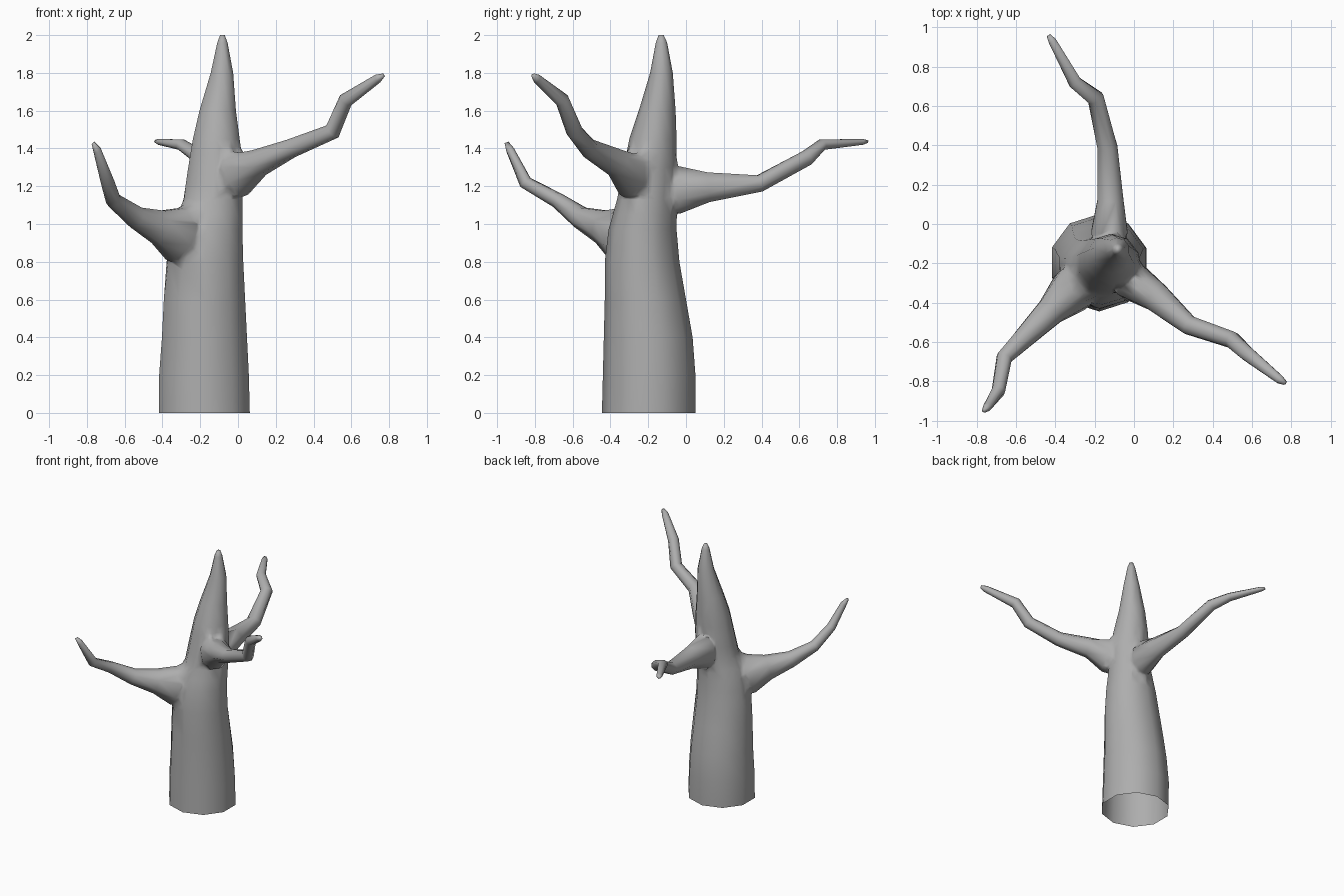
import bpy, bmesh
from math import cos, sin, tau, pi
from mathutils import Vector

if "Cube" in bpy.data.objects:
    bpy.data.objects.remove(bpy.data.objects["Cube"])

UP = Vector((0, 0, 1))


def loft(name, rings, sides):
    """Skin rings given as (centre, axis_a, axis_b) into a closed tube."""
    bm = bmesh.new()
    loops = []
    for c, a, b in rings:
        loops.append([bm.verts.new(c + a * cos(tau * (i + .5) / sides) + b * sin(tau * (i + .5) / sides))
                      for i in range(sides)])
    for lo, hi in zip(loops, loops[1:]):
        for i in range(sides):
            j = (i + 1) % sides
            bm.faces.new((lo[i], lo[j], hi[j], hi[i]))
    bm.faces.new(loops[0][::-1])
    bm.faces.new(loops[-1])
    bmesh.ops.recalc_face_normals(bm, faces=bm.faces)
    me = bpy.data.meshes.new(name)
    bm.to_mesh(me)
    bm.free()
    ob = bpy.data.objects.new(name, me)
    bpy.context.collection.objects.link(ob)
    return ob


def branch(name, path):
    """Path entries: x, y, z, side radius, vertical radius."""
    pts = [Vector(p[:3]) for p in path]
    rings = []
    for i, p in enumerate(path):
        d_in = (pts[i] - pts[max(i - 1, 0)]).normalized()
        d_out = (pts[min(i + 1, len(pts) - 1)] - pts[i]).normalized()
        t = (d_in + d_out).normalized()
        side = t.cross(UP).normalized()
        rings.append((pts[i], side * p[3], side.cross(t) * p[4]))
    return loft(name, rings, 8)


# Trunk: z, x min, x max, y min, y max
trunk_profile = [
    (0.00, -.42, .065, -.445, .05), (0.20, -.42, .06, -.44, .05),
    (0.40, -.405, .05, -.435, .035), (0.60, -.395, .04, -.43, 0),
    (0.80, -.38, .03, -.43, -.035), (0.97, -.35, .025, -.41, -.05),
    (1.13, -.29, .025, -.365, -.05), (1.30, -.265, .025, -.33, -.05),
    (1.45, -.24, .01, -.30, -.05), (1.60, -.205, -.01, -.25, -.055),
    (1.80, -.145, -.025, -.19, -.07), (1.96, -.11, -.055, -.16, -.10),
    (2.00, -.095, -.07, -.145, -.115)]
trunk = loft("tree_trunk", [
    (Vector(((x0 + x1) / 2, (y0 + y1) / 2, z)),
     Vector(((x1 - x0) / 2 * 1.04, 0, 0)), Vector((0, (y1 - y0) / 2, 0)))
    for z, x0, x1, y0, y1 in trunk_profile], 10)

# Three crooked branches, flared where they leave the trunk
branches = [
    branch("front_left_branch", [
        (-.20, -.24, .86, .09, .13), (-.31, -.335, .945, .125, .155),
        (-.42, -.44, .985, .08, .095), (-.54, -.56, 1.035, .06, .06),
        (-.66, -.68, 1.125, .042, .042), (-.69, -.85, 1.22, .036, .036),
        (-.745, -.93, 1.39, .023, .023), (-.765, -.95, 1.43, .012, .012)]),
    branch("front_right_branch", [
        (-.12, -.21, 1.18, .07, .10), (-.01, -.29, 1.26, .105, .125),
        (.11, -.37, 1.325, .08, .075), (.28, -.515, 1.40, .052, .052),
        (.50, -.59, 1.49, .045, .045), (.57, -.655, 1.655, .04, .04),
        (.74, -.79, 1.77, .024, .024), (.77, -.81, 1.787, .012, .012)]),
    branch("back_branch", [
        (-.13, -.20, 1.17, .07, .10), (-.125, -.04, 1.18, .10, .135),
        (-.12, .12, 1.195, .072, .085), (-.135, .39, 1.215, .055, .048),
        (-.195, .64, 1.35, .045, .042), (-.30, .72, 1.42, .036, .03),
        (-.415, .93, 1.435, .022, .017), (-.435, .96, 1.437, .012, .009)]),
]

# Merge the branches into the trunk
bpy.context.view_layer.objects.active = trunk
trunk.select_set(True)
for b in branches:
    mod = trunk.modifiers.new("union", 'BOOLEAN')
    mod.operation = 'UNION'
    mod.solver = 'EXACT'
    mod.object = b
    bpy.ops.object.modifier_apply(modifier=mod.name)
    bpy.data.objects.remove(b)

# Open the hollow bottom and soften the creases at the branch joints
bm = bmesh.new()
bm.from_mesh(trunk.data)
base = [f for f in bm.faces if all(v.co.z < .001 for v in f.verts)]
bmesh.ops.delete(bm, geom=base, context='FACES')
bmesh.ops.remove_doubles(bm, verts=bm.verts, dist=.012)
bmesh.ops.triangulate(bm, faces=bm.faces)


def near_joint(v):
    return .72 < v.co.z < 1.48 and (v.co - Vector((-.16, -.22, v.co.z))).length < .30


zone = [e for e in bm.edges if all(near_joint(v) for v in e.verts)]
bmesh.ops.subdivide_edges(bm, edges=zone, cuts=1, use_grid_fill=True)
bmesh.ops.triangulate(bm, faces=bm.faces)
for _ in range(4):
    bm.normal_update()
    creased = {v for e in bm.edges if len(e.link_faces) == 2 and e.calc_face_angle_signed(0) < -.3
               for v in e.verts if near_joint(v)}
    bmesh.ops.smooth_vert(bm, verts=list(creased), factor=.4,
                          use_axis_x=True, use_axis_y=True, use_axis_z=True)
bm.to_mesh(trunk.data)
bm.free()
bpy.ops.object.shade_smooth_by_angle(angle=pi / 2)

# Darker grey bark
bark = bpy.data.materials.new("bark_grey")
bark.diffuse_color = (.42, .42, .42, 1)
bark.use_nodes = True
bark.node_tree.nodes["Principled BSDF"].inputs["Base Color"].default_value = bark.diffuse_color
trunk.data.materials.clear()
trunk.data.materials.append(bark)
